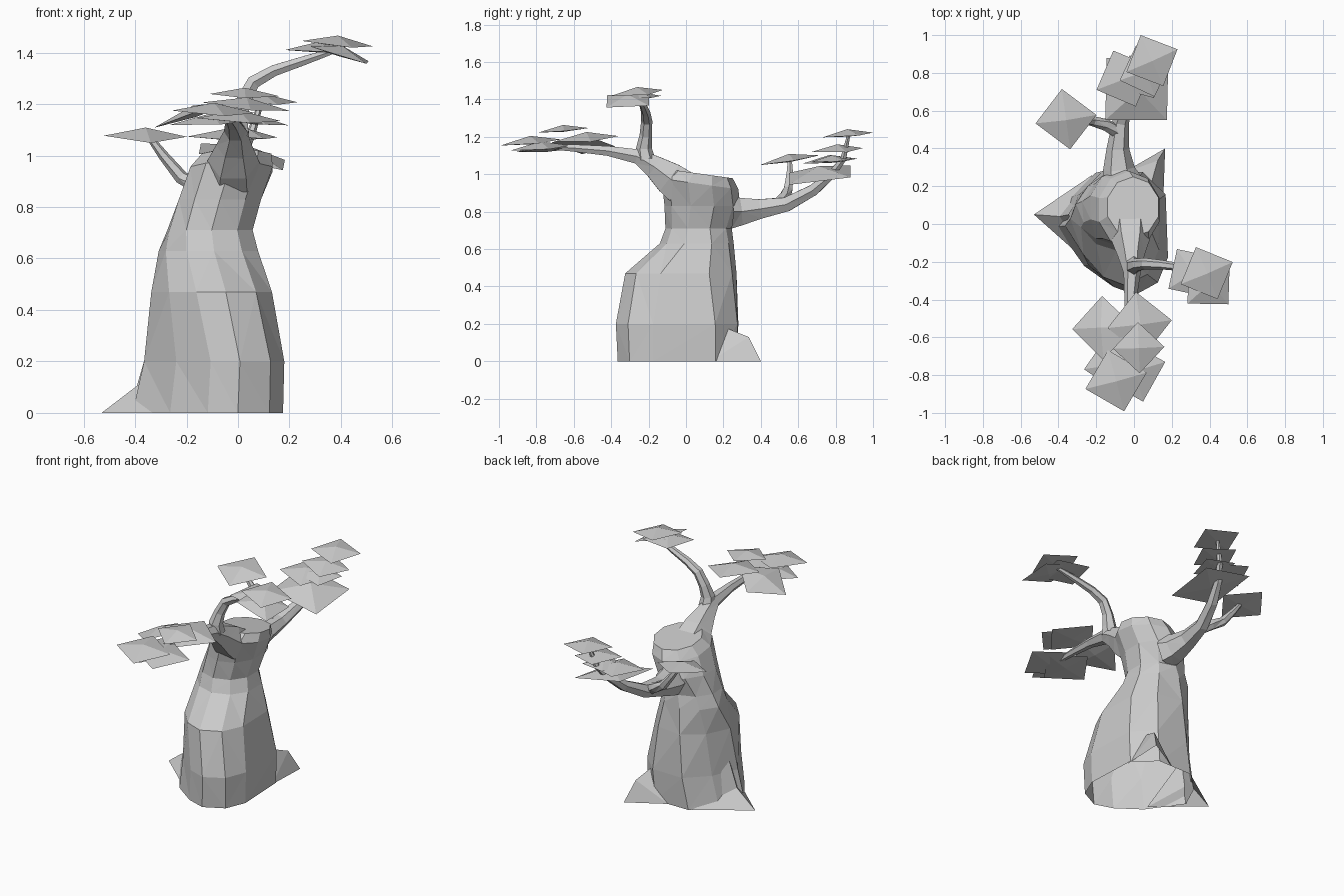
import bpy, bmesh, math
from mathutils import Vector, Euler, Matrix

if "Cube" in bpy.data.objects:
    bpy.data.objects.remove(bpy.data.objects["Cube"])


def add_mesh(name, verts, faces):
    bm = bmesh.new()
    vs = [bm.verts.new(v) for v in verts]
    for f in faces:
        bm.faces.new([vs[i] for i in f])
    bmesh.ops.triangulate(bm, faces=[f for f in bm.faces if len(f.verts) == 4])
    bmesh.ops.recalc_face_normals(bm, faces=bm.faces)
    me = bpy.data.meshes.new(name)
    bm.to_mesh(me)
    bm.free()
    ob = bpy.data.objects.new(name, me)
    bpy.context.collection.objects.link(ob)
    return ob


def loft(name, rings):
    """Skin a list of equal-length rings; only the end is capped."""
    n = len(rings[0])
    verts = [v for r in rings for v in r]
    faces = [(k * n + i, k * n + (i + 1) % n, (k + 1) * n + (i + 1) % n, (k + 1) * n + i)
             for k in range(len(rings) - 1) for i in range(n)]
    faces.append(tuple(range(len(verts) - n, len(verts))))
    return add_mesh(name, verts, faces)


def branch(name, path, sides=6):
    """Tapered tube through (x, y, z, radius) points."""
    pts = [Vector(p[:3]) for p in path]
    rings = []
    ref = Vector((1, 0, 0)) if abs(pts[-1].x - pts[0].x) < 0.3 else Vector((0, 1, 0))
    for i, p in enumerate(pts):
        t = (pts[min(i + 1, len(pts) - 1)] - pts[max(i - 1, 0)]).normalized()
        u = (ref - t * ref.dot(t)).normalized()
        w = t.cross(u)
        r = path[i][3]
        rings.append([p + (u * math.cos(a) + w * math.sin(a)) * r
                      for a in (2 * math.pi * k / sides for k in range(sides))])
    return loft(name, rings)


# Trunk: lopsided footprint blending into a round bottle neck, open underneath
foot = [(1, -.4), (.82, -.8), (.4, -1), (0, -.88), (-.5, -.55),
        (-1, .1), (-.75, .6), (-.3, 1), (.5, 1), (.95, .65)]
levels = [  # z, x min, x max, y min, y max
    (0, -.41, .175, -.365, .27), (.2, -.365, .18, -.375, .28),
    (.47, -.337, .132, -.325, .27), (.63, -.308, .078, -.14, .255),
    (.71, -.275, .057, -.11, .245), (.83, -.23, .09, -.115, .29),
    (.95, -.185, .135, -.13, .28), (1.005, -.14, .13, -.07, .25)]
rings = []
for z, x0, x1, y0, y1 in levels:
    t = min(z / .75, 1) ** 1.9
    ring = []
    for i, (fx, fy) in enumerate(foot):
        a = math.radians(-18 - 36 * i)
        u = fx * (1 - t) + math.cos(a) * 1.05 * t
        v = fy * (1 - t) + math.sin(a) * t
        y = (y0 + y1) / 2 + v * (y1 - y0) / 2
        tilt = -.14 * (y - .06) if z > .9 else 0      # crown slopes to the back
        ring.append(((x0 + x1) / 2 + u * (x1 - x0) / 2, y, z + tilt))
    rings.append(ring)
loft("trunk", rings)


def root(name, tip, heel_a, heel_b, ridge, shoulder):
    """Wedge-shaped root with a broken ridge line, open underneath."""
    add_mesh(name, [tip, heel_a, heel_b, ridge, shoulder],
             [(0, 1, 3), (0, 3, 2), (1, 4, 3), (3, 4, 2)])


# Roots
root("left_root", (-.53, .05, 0), (-.26, -.19, 0), (-.22, .26, 0), (-.393, .04, .105), (-.345, .05, .27))
root("back_root", (.165, .40, 0), (.155, .13, 0), (-.06, .27, 0), (.125, .335, .13), (.09, .21, .18))

# Branches
branch("front_branch", [(-.02, -.03, .935, .11), (-.018, -.09, .98, .1), (-.015, -.17, 1.04, .07),
                        (-.01, -.26, 1.095, .045), (-.02, -.42, 1.125, .03),
                        (-.03, -.6, 1.14, .022), (-.04, -.78, 1.15, .013)])
branch("front_upper_branch", [(0, -.215, 1.08, .05), (0, -.225, 1.14, .042), (.02, -.215, 1.21, .033),
                              (.06, -.21, 1.285, .03), (.14, -.215, 1.33, .025),
                              (.26, -.23, 1.37, .02), (.38, -.25, 1.41, .012)])
branch("back_branch", [(-.065, .23, .80, .105), (-.08, .29, .80, .085), (-.085, .4, .815, .06),
                       (-.07, .54, .84, .044), (-.03, .68, .915, .035), (.01, .78, 1.0, .025),
                       (.05, .84, 1.08, .018), (.09, .87, 1.21, .01)])
branch("back_side_branch", [(-.09, .49, .84, .036), (-.15, .525, .875, .032), (-.22, .545, .915, .027),
                            (-.29, .555, 1.0, .02), (-.35, .555, 1.08, .012)])

# Leaf pads: shallow four-sided pyramids, nearly flat below (x, y, z, radius, spin, tilt x, tilt y)
pads = [
    ("front_leaf", [(-.165, -.55, 1.16, .17, 2, -3, -18), (.03, -.53, 1.19, .172, 7, 4, 6),
                    (.025, -.655, 1.235, .136, 2, 5, 2), (-.095, -.83, 1.17, .168, 15, 5, 3),
                    (.002, -.777, 1.14, .17, 16, 4, 3), (-.1, -.74, 1.13, .167, 10, 4, -3)]),
    ("upper_leaf", [(.385, -.26, 1.435, .15, 23, 4, 6), (.31, -.26, 1.41, .152, 33, 3, 2),
                    (.395, -.31, 1.395, .16, 44, 3, 17)]),
    ("back_leaf", [(.095, .865, 1.21, .148, 24, 4, 3), (.06, .81, 1.13, .145, 20, 2, 6),
                   (-.05, .77, 1.07, .16, 22, 4, 3), (.04, .78, 1.075, .13, 30, 3, 4),
                   (.015, .715, .995, .235, 45, 7, 11), (-.36, .555, 1.075, .163, 8, 9, 2)]),
]
for name, group in pads:
    for x, y, z, r, spin, tx, ty in group:
        rot = Euler((math.radians(tx), math.radians(ty), 0)).to_matrix() @ Matrix.Rotation(math.radians(spin), 3, 'Z')
        local = [(r, 0, 0), (0, r, 0), (-r, 0, 0), (0, -r, 0), (0, 0, r * .21), (0, 0, -r * .06)]
        verts = [Vector((x, y, z)) + rot @ Vector(p) for p in local]
        add_mesh(name, verts, [(i, (i + 1) % 4, apex) for i in range(4) for apex in (4, 5)])
